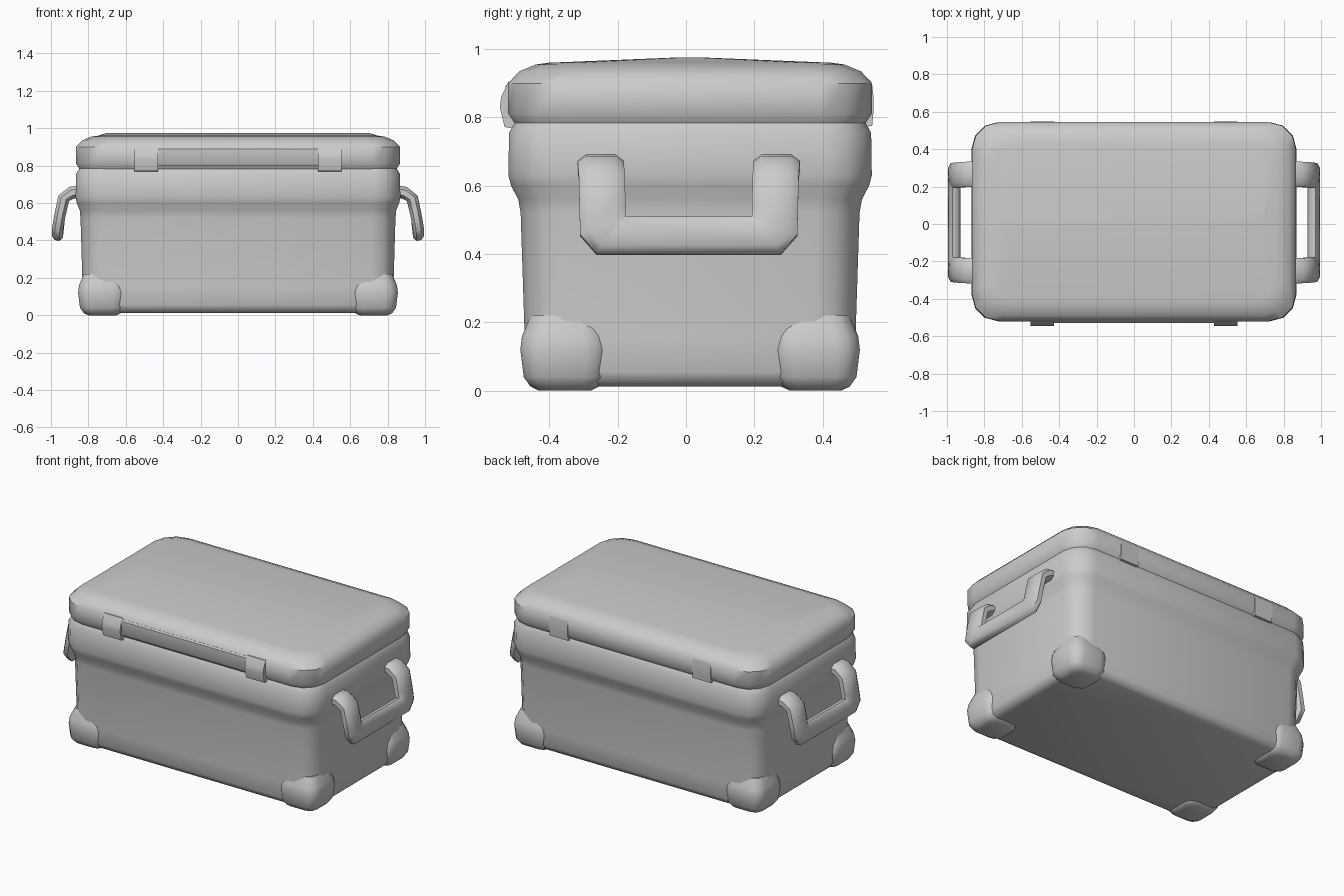
import bpy, bmesh, math
from mathutils import Vector

if "Cube" in bpy.data.objects:
    bpy.data.objects.remove(bpy.data.objects["Cube"])

grey = bpy.data.materials.new("light_grey")
grey.diffuse_color = (0.6, 0.6, 0.6, 1)
grey.use_nodes = True
grey.node_tree.nodes["Principled BSDF"].inputs["Base Color"].default_value = grey.diffuse_color
CY = 0.012  # body centre in y


def make(name, rings, angle=45):
    """Skin a list of equal-length vertex loops and cap both ends."""
    bm = bmesh.new()
    loops = [[bm.verts.new(p) for p in ring] for ring in rings]
    n = len(loops[0])
    for a, b in zip(loops, loops[1:]):
        for i in range(n):
            j = (i + 1) % n
            bm.faces.new((a[i], a[j], b[j], b[i]))
    bm.faces.new(loops[0][::-1])
    bm.faces.new(loops[-1])
    bmesh.ops.recalc_face_normals(bm, faces=bm.faces[:])
    me = bpy.data.meshes.new(name)
    bm.to_mesh(me)
    bm.free()
    me.materials.append(grey)
    ob = bpy.data.objects.new(name, me)
    bpy.context.collection.objects.link(ob)
    bpy.ops.object.select_all(action='DESELECT')
    ob.select_set(True)
    bpy.context.view_layer.objects.active = ob
    bpy.ops.object.shade_smooth_by_angle(angle=math.radians(angle))
    return ob


def rounded(z, hx, hy, r, cx=0.0, cy=CY, seg=3):
    """Rounded rectangle loop at height z."""
    pts = []
    for k, (sx, sy) in enumerate(((1, 1), (-1, 1), (-1, -1), (1, -1))):
        for s in range(seg + 1):
            a = math.radians(90 * k + 90 * s / seg)
            pts.append((cx + sx * (hx - r) + r * math.cos(a),
                        cy + sy * (hy - r) + r * math.sin(a), z))
    return pts


def extrude_x(name, profile, x0, x1):
    """Extrude a (y, z) profile along x."""
    return make(name, [[(x, y, z) for y, z in profile] for x in (x0, x1)], 35)


# Tub with flared rim
make("tub", [rounded(*v) for v in (
    (0.012, 0.785, 0.435, 0.08), (0.025, 0.815, 0.465, 0.10),
    (0.055, 0.829, 0.480, 0.11), (0.15, 0.831, 0.484, 0.12),
    (0.52, 0.842, 0.496, 0.13), (0.56, 0.846, 0.503, 0.13),
    (0.60, 0.862, 0.524, 0.14), (0.63, 0.868, 0.532, 0.14),
    (0.755, 0.866, 0.530, 0.14), (0.785, 0.848, 0.513, 0.13))])

# Lid with a gentle crown
make("lid", [rounded(*v) for v in (
    (0.782, 0.848, 0.513, 0.13), (0.812, 0.867, 0.533, 0.15),
    (0.90, 0.867, 0.533, 0.15), (0.935, 0.832, 0.500, 0.14),
    (0.955, 0.785, 0.452, 0.12), (0.960, 0.750, 0.415, 0.10),
    (0.975, 0.700, 0.050, 0.03))])

# Bulged corner feet
for sx, side in ((-1, "left"), (1, "right")):
    for sy, end in ((-1, "front"), (1, "back")):
        make(f"{end}_{side}_foot", [
            rounded(z, h, h, r, sx * 0.725, CY + sy * 0.367, 3) for z, h, r in (
                (0.0, 0.075, 0.04), (0.012, 0.10, 0.05), (0.04, 0.12, 0.06),
                (0.12, 0.13, 0.07), (0.16, 0.125, 0.07), (0.22, 0.100, 0.06))], 60)

# Front latches, back hinges and the front lip plate
latch = [(-0.49, 0.91), (-0.520, 0.905), (-0.541, 0.86), (-0.545, 0.83),
         (-0.531, 0.772), (-0.49, 0.765)]
hinge = [(0.50, 0.90), (0.545, 0.895), (0.549, 0.86), (0.549, 0.82),
         (0.545, 0.775), (0.50, 0.77)]
for sx, side in ((-1, "left"), (1, "right")):
    extrude_x(f"{side}_latch", latch, sx * 0.49 - 0.063, sx * 0.49 + 0.063)
    extrude_x(f"{side}_hinge", hinge, sx * 0.49 - 0.063, sx * 0.49 + 0.063)
extrude_x("front_lip", [(-0.49, 0.90), (-0.522, 0.898), (-0.529, 0.89),
                        (-0.529, 0.81), (-0.522, 0.80), (-0.49, 0.80)], -0.428, 0.428)

# Handles: each station is outer (x, y, z), inner (x, y, z), thickness direction, half thickness
half = [((0.83, 0.325, 0.662), (0.83, 0.19, 0.662), (0, 0, 1), 0.033),
        ((0.89, 0.325, 0.655), (0.89, 0.19, 0.655), (0.35, 0, 0.94), 0.034),
        ((0.932, 0.322, 0.625), (0.932, 0.187, 0.625), (0.9, 0, 0.45), 0.032),
        ((0.951, 0.320, 0.54), (0.951, 0.185, 0.54), (1, 0, 0.2), 0.030),
        ((0.966, 0.318, 0.455), (0.956, 0.185, 0.508), (1, 0, 0.2), 0.030),
        ((0.968, 0.270, 0.400), (0.956, 0.180, 0.508), (1, 0, 0.2), 0.030)]


def flip(p):
    return (p[0], -p[1], p[2])


stations = half + [(flip(o), flip(i), d, t) for o, i, d, t in reversed(half)]
for sx, side in ((-1, "left"), (1, "right")):
    rings = []
    for o, i, d, t in stations:
        o, i, d = Vector(o), Vector(i), Vector(d).normalized()
        ring = []
        # Rounded cross-section between outer and inner edge
        for u, v in ((0, .45), (.18, 1), (.82, 1), (1, .45),
                     (1, -.45), (.82, -1), (.18, -1), (0, -.45)):
            p = o.lerp(i, u) + d * t * v
            ring.append((sx * p.x, p.y + 0.008, p.z))
        rings.append(ring)
    make(f"{side}_handle", rings, 50)
